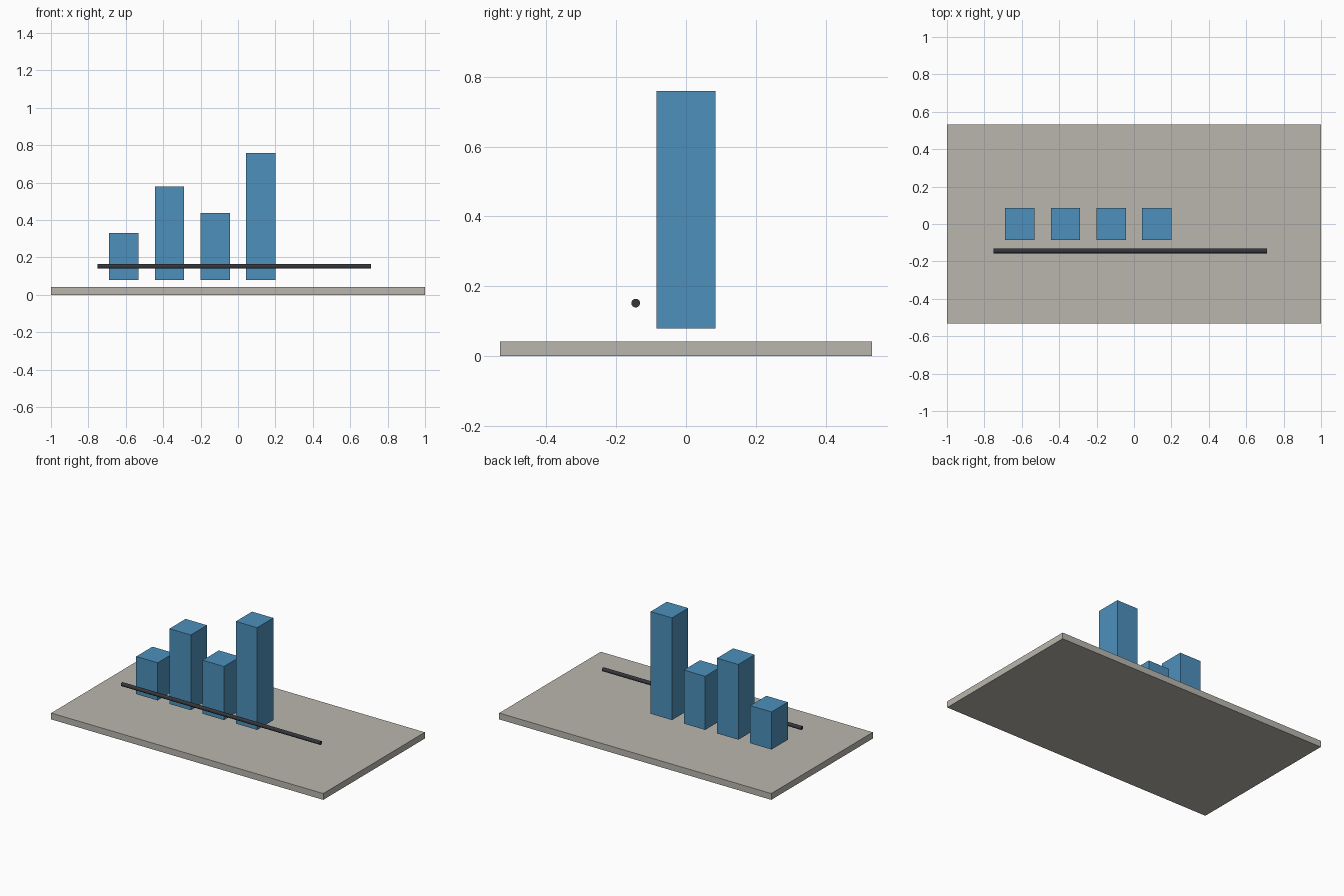
import bpy
import math

cube = bpy.data.objects.get("Cube")
if cube:
    bpy.data.objects.remove(cube, do_unlink=True)


def make_material(name, rgb):
    mat = bpy.data.materials.new(name)
    mat.use_nodes = True
    mat.diffuse_color = (*rgb, 1)
    mat.node_tree.nodes["Principled BSDF"].inputs["Base Color"].default_value = (*rgb, 1)
    return mat


def finish(name, mat):
    obj = bpy.context.object
    obj.name = name
    bpy.ops.object.transform_apply(location=False, rotation=True, scale=True)
    obj.data.materials.append(mat)
    return obj


def box(name, x, width, depth, bottom, top, mat):
    bpy.ops.mesh.primitive_cube_add(size=1, location=(x, 0, (bottom + top) / 2))
    bpy.context.object.scale = (width, depth, top - bottom)
    return finish(name, mat)


stone = make_material("warm grey", (0.49, 0.47, 0.42))
blue = make_material("blue", (0.075, 0.28, 0.50))
dark = make_material("charcoal", (0.035, 0.037, 0.045))

# Base slab
box("base_plate", 0, 2, 1.066, 0, 0.042, stone)

# Row of evenly spaced bars, hovering above the slab
for i, top in enumerate((0.33, 0.58, 0.436, 0.759)):
    box(f"bar_{i + 1}", -0.61 + i * 0.244, 0.157, 0.17, 0.08, top, blue)

# Thin horizontal rod in front of the bars
left, right = -0.752, 0.71
bpy.ops.mesh.primitive_cylinder_add(
    vertices=16, radius=0.0125, depth=right - left,
    location=((left + right) / 2, -0.144, 0.152), rotation=(0, math.pi / 2, 0))
finish("axis_rod", dark)
